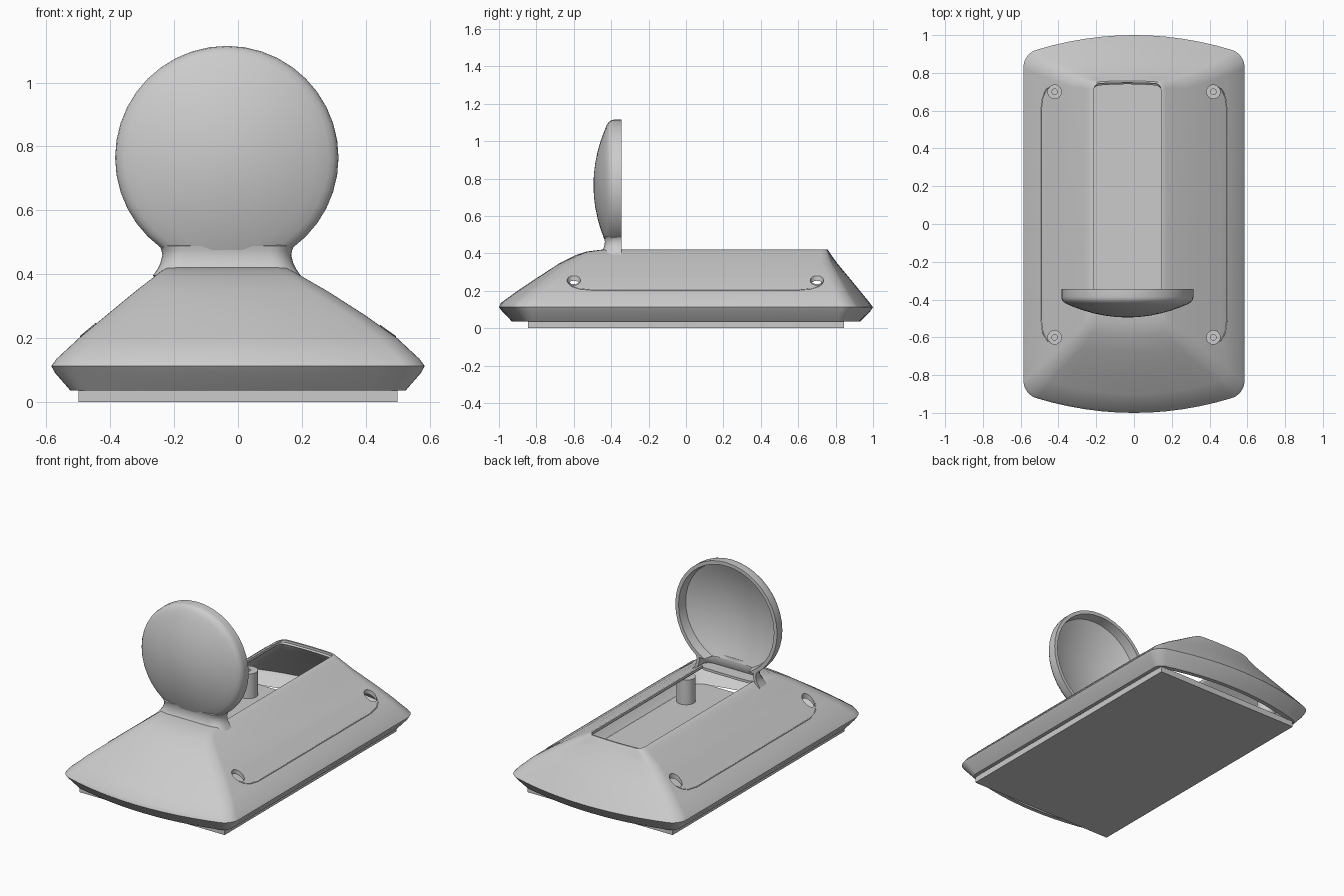
import bpy, bmesh, math
from mathutils import Vector
from mathutils.bvhtree import BVHTree

cube = bpy.data.objects.get("Cube")
if cube:
    bpy.data.objects.remove(cube, do_unlink=True)

grey = bpy.data.materials.new("plain grey")
grey.use_nodes = True
tone = (0.6, 0.6, 0.6, 1)
grey.diffuse_color = tone
grey.node_tree.nodes["Principled BSDF"].inputs["Base Color"].default_value = tone

AXIS_X = -0.035  # the slot, neck and dish sit slightly off centre


def make(name, bm):
    bmesh.ops.recalc_face_normals(bm, faces=bm.faces)
    if bm.calc_volume(signed=True) < 0:
        bmesh.ops.reverse_faces(bm, faces=bm.faces)
    mesh = bpy.data.meshes.new(name)
    bm.to_mesh(mesh)
    bm.free()
    mesh.materials.append(grey)
    obj = bpy.data.objects.new(name, mesh)
    bpy.context.collection.objects.link(obj)
    return obj


def activate(obj):
    bpy.ops.object.select_all(action='DESELECT')
    obj.select_set(True)
    bpy.context.view_layer.objects.active = obj


def smooth(obj, angle=35):
    activate(obj)
    bpy.ops.object.shade_smooth_by_angle(angle=math.radians(angle))


def apply_modifier(obj, kind, **settings):
    mod = obj.modifiers.new(kind.title(), kind)
    for key, value in settings.items():
        setattr(mod, key, value)
    activate(obj)
    bpy.ops.object.modifier_apply(modifier=mod.name)


def loft(bm, rings, closed=True, looped=False):
    """Skin a list of rings; looped joins the last ring back to the first."""
    rows = [[bm.verts.new(p) for p in ring] for ring in rings]
    n = len(rows[0])
    following = rows[1:] + rows[:1] if looped else rows[1:]
    for a, b in zip(rows, following):
        for i in range(n if closed else n - 1):
            j = (i + 1) % n
            bm.faces.new((a[i], a[j], b[j], b[i]))
    return rows


def lathe(bm, profile, place, steps):
    """Turn (radius, height) points; place maps (a, b, height) to a position."""
    angles = [math.tau * i / steps for i in range(steps)]
    loft(bm, [[place(r * math.cos(t), r * math.sin(t), h) for t in angles]
              for r, h in profile])
    bmesh.ops.remove_doubles(bm, verts=bm.verts, dist=1e-5)


def outline(z, half, cx, front, back, bulge, radius):
    """Rounded rectangle whose two ends bow outwards."""
    yf, yb = front + bulge, back - bulge
    pts = []
    for sx, sy, start in ((1, 1, 0), (-1, 1, 90), (-1, -1, 180), (1, -1, 270)):
        ccx, ccy = sx * (half - radius), (yb - radius if sy > 0 else yf + radius)
        for i in range(7):
            t = math.radians(start + 15 * i)
            pts.append((ccx + radius * math.cos(t), ccy + radius * math.sin(t)))
        if start in (0, 180):  # points along the bowed end
            y = yb if sy > 0 else yf
            pts += [(ccx * (1 - i / 6), y) for i in range(1, 12)]
    mid = (yf + yb) / 2
    return [(x + cx, y + math.copysign(bulge * (1 - (x / half) ** 2), y - mid), z)
            for x, y in pts]


# Housing: outer skin, lip of the slot, then the inner skin back down
levels = [
    (0.035, 0.525, 0, -0.93, 0.93, 0.08, 0.04),
    (0.09, 0.573, 0, -0.983, 0.985, 0.1, 0.06),
    (0.112, 0.585, 0, -1, 1, 0.1, 0.065),
    (0.135, 0.568, 0, -0.99, 0.983, 0.1, 0.065),
    (0.20, 0.498, 0, -0.9, 0.93, 0.085, 0.055),
    (0.27, 0.407, -0.007, -0.795, 0.873, 0.065, 0.05),
    (0.345, 0.303, -0.02, -0.68, 0.81, 0.04, 0.05),
    (0.39, 0.235, -0.03, -0.59, 0.778, 0.02, 0.04),
    (0.41, 0.205, AXIS_X, -0.53, 0.765, 0.01, 0.04),
    (0.42, 0.186, AXIS_X, -0.45, 0.758, 0.008, 0.035),
]
lip = [(z, 0.177, AXIS_X, -0.44, 0.748, 0.006, 0.03) for z in (0.42, 0.405)]
inner = [(max(z - 0.012, 0.035), half - 0.022, cx, front + 0.025, back - 0.025, bulge, r * 0.8)
         for z, half, cx, front, back, bulge, r in reversed(levels[:-1])]
bm = bmesh.new()
loft(bm, [outline(*lv) for lv in levels + lip + inner], looped=True)
body = make("housing", bm)
surface = BVHTree.FromPolygons([v.co.copy() for v in body.data.vertices],
                               [list(p.vertices) for p in body.data.polygons])

# Screw holes cut through the shell
screws = [(sx * 0.42, y) for sx in (-1, 1) for y in (-0.6, 0.7)]
bm = bmesh.new()
for x, y in screws:
    made = bmesh.ops.create_cone(bm, cap_ends=True, segments=24,
                                 radius1=0.036, radius2=0.036, depth=0.3)
    bmesh.ops.translate(bm, verts=made["verts"], vec=(x, y, 0.3))
cutter = make("hole_cutter", bm)
cutter.hide_render = True
apply_modifier(body, 'BOOLEAN', operation='DIFFERENCE', solver='EXACT', object=cutter)
bpy.data.objects.remove(cutter, do_unlink=True)
smooth(body)

# Flat roof in front of the slot, under the neck
bm = bmesh.new()
for row in loft(bm, [outline(z, 0.181, AXIS_X, -0.446, -0.345, 0.004, 0.03)
                     for z in (0.404, 0.4195)]):
    bm.faces.new(row)
make("front_roof", bm)

# Screw posts standing on the base plate
for k, (x, y) in enumerate(screws):
    bm = bmesh.new()
    lathe(bm, [(0.055, 0.03), (0.055, 0.19), (0.015, 0.19), (0.015, 0.06), (0, 0.06)],
          lambda a, b, h: (x + a, y + b, h), 24)
    smooth(make(f"screw_post_{k + 1}", bm))

# Base plate
bm = bmesh.new()
bmesh.ops.create_cube(bm, size=1)
bmesh.ops.scale(bm, vec=(1, 1.69, 0.037), verts=bm.verts)
bmesh.ops.translate(bm, vec=(0, 0, 0.0185), verts=bm.verts)
make("base_plate", bm)

# Side seams linking the screw holes, laid on the surface
for side, name in ((-1, "right"), (1, "left")):
    path = [(0.445, 0.727), (0.465, 0.71), (0.484, 0.67), (0.493, 0.6)]
    path += [(0.493, 0.6 - 0.1 * i) for i in range(1, 12)]
    path += [(0.484, -0.57), (0.465, -0.61), (0.445, -0.627)]
    curve = bpy.data.curves.new(f"{name}_seam", 'CURVE')
    curve.dimensions = '3D'
    curve.bevel_depth = 0.003
    curve.bevel_resolution = 1
    spline = curve.splines.new('POLY')
    spline.points.add(len(path) - 1)
    for point, (x, y) in zip(spline.points, path):
        hit = surface.ray_cast(Vector((side * x, y, 1)), Vector((0, 0, -1)))[0]
        point.co = (*hit, 1)
    curve.materials.append(grey)
    bpy.context.collection.objects.link(bpy.data.objects.new(f"{name}_seam", curve))

# Dish: domed front, hollow back, trimmed where it meets the neck
radii = [0.32, 0.28, 0.23, 0.18, 0.12, 0.06, 0]
profile = [(0.328, -0.345), (0.35, -0.345), (0.35, -0.385), (0.347, -0.401), (0.336, -0.414)]
profile += [(r, -0.495 + 0.08 * (r / 0.34) ** 2) for r in radii]
profile += [(r, -0.475 + 0.08 * (r / 0.34) ** 2) for r in reversed(radii)]
profile.append(profile[0])
bm = bmesh.new()
lathe(bm, profile, lambda a, b, h: (AXIS_X + a, h, 0.765 + b), 40)
bmesh.ops.bisect_plane(bm, geom=bm.verts[:] + bm.edges[:] + bm.faces[:],
                       plane_co=(0, 0, 0.475), plane_no=(0, 0, -1), clear_outer=True)
smooth(make("dish", bm))

# Neck: flared channel, open at the back
CORNER = 0.07
rings = []
for z, half, front in ((0.395, 0.232, -0.46), (0.415, 0.218, -0.447), (0.435, 0.208, -0.438),
                       (0.46, 0.202, -0.434), (0.475, 0.205, -0.435), (0.488, 0.21, -0.437)):
    ring = [(AXIS_X - half, -0.345, z)]
    for s, start in ((-1, 180), (1, 270)):
        for i in range(6):
            t = math.radians(start + 18 * i)
            ring.append((AXIS_X + s * (half - CORNER) + CORNER * math.cos(t),
                         front + CORNER + CORNER * math.sin(t), z))
    ring.append((AXIS_X + half, -0.345, z))
    rings.append(ring)
bm = bmesh.new()
loft(bm, rings, closed=False)
neck = make("neck", bm)
facing = sum(p.normal.y * p.area for p in neck.data.polygons)
apply_modifier(neck, 'SOLIDIFY', thickness=0.018, offset=-1 if facing < 0 else 1)
smooth(neck)
